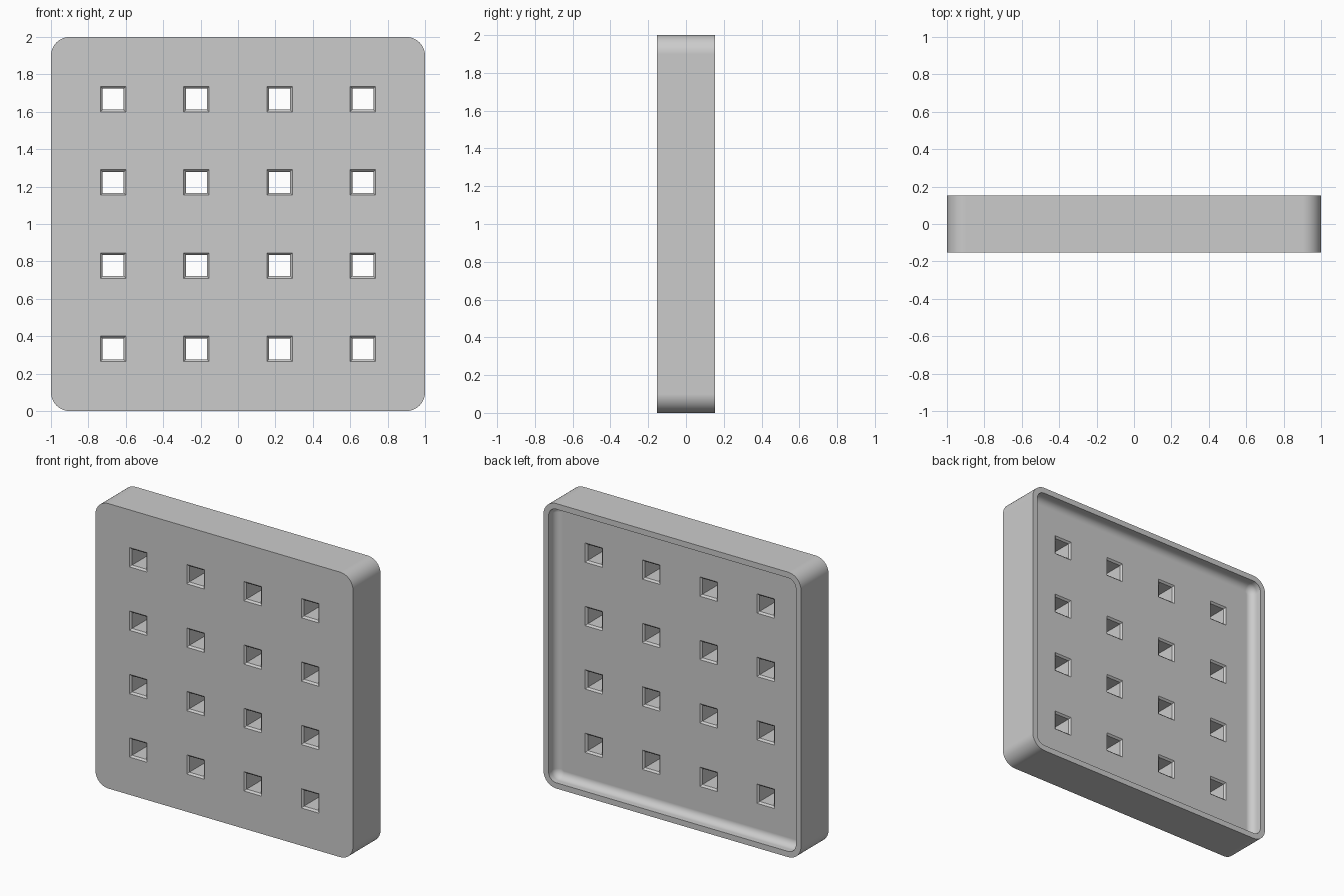
import bpy, bmesh
from math import sin, cos, pi

if "Cube" in bpy.data.objects:
    bpy.data.objects.remove(bpy.data.objects["Cube"], do_unlink=True)

HALF_DEPTH = 0.153
RECESS = 0.085
FILLET = 0.05
RIM = 0.04
FLOOR_Y = HALF_DEPTH - RECESS
PITCH = 0.445

grey = bpy.data.materials.new("plain grey")
grey.use_nodes = True
colour = (0.6, 0.6, 0.6, 1)
grey.diffuse_color = colour
grey.node_tree.nodes["Principled BSDF"].inputs["Base Color"].default_value = colour


def rounded_square(bm, half, radius, y, steps=10):
    """Ring of vertices around a rounded square, centred at z = 1."""
    ring = []
    for corner in range(4):
        mid = (corner + 0.5) * pi / 2
        cx = (half - radius) * (1 if cos(mid) > 0 else -1)
        cz = (half - radius) * (1 if sin(mid) > 0 else -1)
        for i in range(steps + 1):
            a = (corner + i / steps) * pi / 2
            ring.append(bm.verts.new((cx + radius * cos(a), y, 1 + cz + radius * sin(a))))
    return ring


def square(bm, x, z, half, y):
    return [bm.verts.new((x + sx * half, y, z + sz * half))
            for sx, sz in ((1, 1), (-1, 1), (-1, -1), (1, -1))]


def skin(bm, rings):
    """Close a stack of rings into a solid."""
    for a, b in zip(rings, rings[1:]):
        for i in range(len(a)):
            j = (i + 1) % len(a)
            bm.faces.new((a[i], a[j], b[j], b[i]))
    bm.faces.new(rings[0])
    bm.faces.new(rings[-1])


def finish(bm, name):
    bmesh.ops.recalc_face_normals(bm, faces=bm.faces[:])
    mesh = bpy.data.meshes.new(name)
    bm.to_mesh(mesh)
    bm.free()
    mesh.materials.append(grey)
    obj = bpy.data.objects.new(name, mesh)
    bpy.context.collection.objects.link(obj)
    return obj


# Panel: front plate, outer wall, flat rim and recessed back with a filleted edge
bm = bmesh.new()
rings = [rounded_square(bm, 1, 0.1, -HALF_DEPTH),
         rounded_square(bm, 1, 0.1, HALF_DEPTH)]
inner, inner_radius = 1 - RIM, 0.1 - RIM
rings.append(rounded_square(bm, inner, inner_radius, HALF_DEPTH))
for i in range(9):
    a = i / 8 * pi / 2
    inset = FILLET * (1 - cos(a))
    rings.append(rounded_square(bm, inner - inset, inner_radius - inset,
                                FLOOR_Y + FILLET * (1 - sin(a))))
skin(bm, rings)
panel = finish(bm, "panel")

# Cutter: a grid of square holes, chamfered at both mouths
bm = bmesh.new()
HOLE, CHAMFER, OVER = 0.056, 0.012, 0.01
for col in range(4):
    for row in range(4):
        x, z = (col - 1.5) * PITCH, 1 + (row - 1.5) * PITCH
        profile = [(HOLE + CHAMFER + OVER, -HALF_DEPTH - OVER),
                   (HOLE, -HALF_DEPTH + CHAMFER),
                   (HOLE, FLOOR_Y - CHAMFER),
                   (HOLE + CHAMFER + OVER, FLOOR_Y + OVER)]
        skin(bm, [square(bm, x, z, half, y) for half, y in profile])
cutter = finish(bm, "hole_cutter")
cutter.hide_render = True

# Cut the holes, then drop the cutter
bpy.ops.object.select_all(action="DESELECT")
panel.select_set(True)
bpy.context.view_layer.objects.active = panel
cut = panel.modifiers.new("holes", "BOOLEAN")
cut.object = cutter
cut.operation = "DIFFERENCE"
cut.solver = "EXACT"
bpy.ops.object.modifier_apply(modifier=cut.name)
bpy.data.objects.remove(cutter, do_unlink=True)

# Smooth rounded corners and fillet, flat elsewhere
bpy.ops.object.shade_smooth_by_angle(angle=pi / 6)
weighted = panel.modifiers.new("clean shading", "WEIGHTED_NORMAL")
weighted.keep_sharp = True
